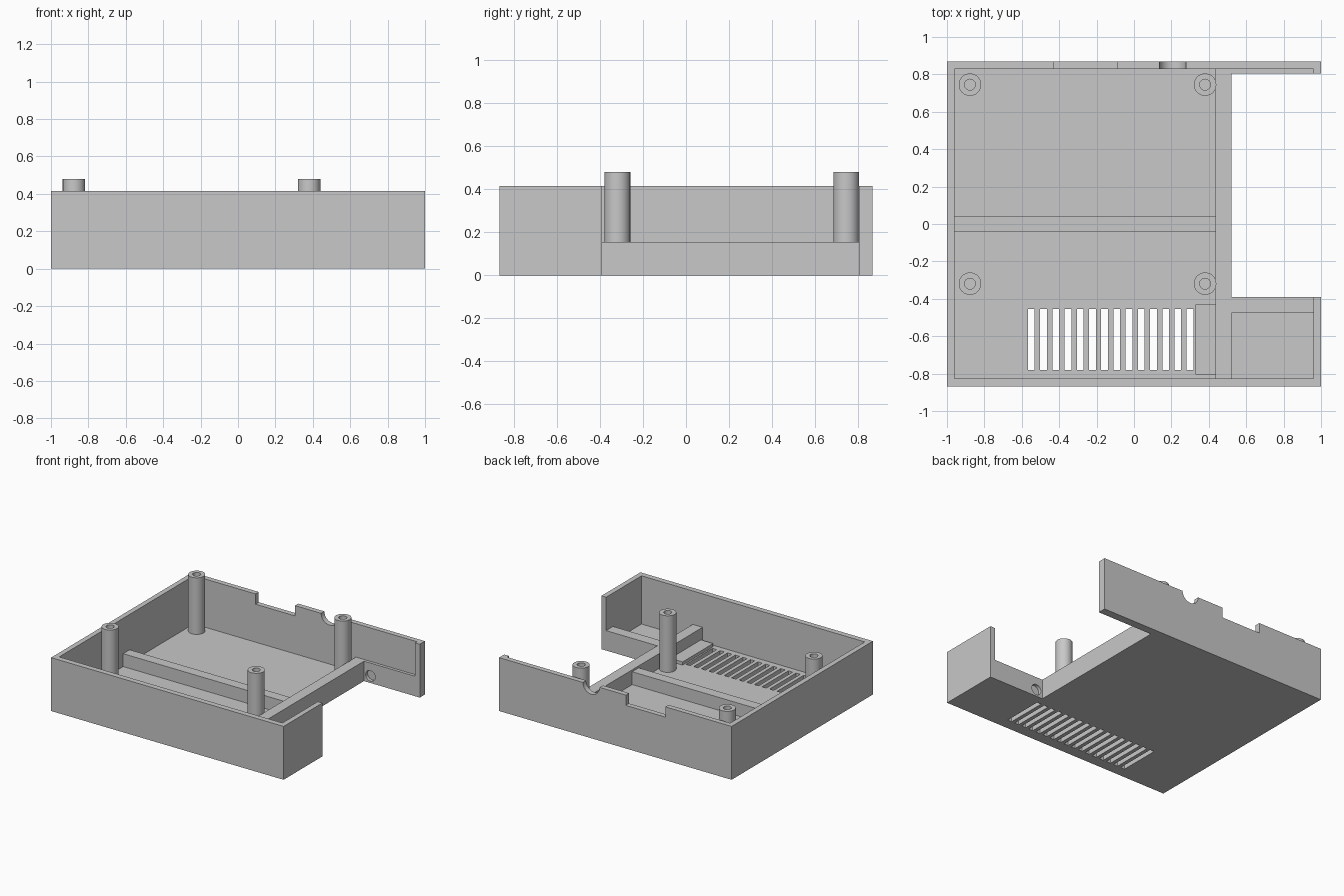
import bpy
import bmesh
from math import pi
from mathutils import Matrix, Vector

cube = bpy.data.objects.get("Cube")
if cube:
    bpy.data.objects.remove(cube, do_unlink=True)

grey = bpy.data.materials.new("light grey")
grey.use_nodes = True
grey.diffuse_color = (0.58, 0.58, 0.58, 1)
grey.node_tree.nodes["Principled BSDF"].inputs["Base Color"].default_value = (0.58, 0.58, 0.58, 1)


def make(name, bm):
    bmesh.ops.recalc_face_normals(bm, faces=bm.faces)
    mesh = bpy.data.meshes.new(name)
    bm.to_mesh(mesh)
    bm.free()
    mesh.materials.append(grey)
    obj = bpy.data.objects.new(name, mesh)
    bpy.context.collection.objects.link(obj)
    return obj


def box(name, x, y, z):
    """Box given as a (low, high) range on each axis."""
    bm = bmesh.new()
    centre = Vector([(a + b) / 2 for a, b in (x, y, z)])
    size = [b - a for a, b in (x, y, z)]
    bmesh.ops.create_cube(bm, size=1, matrix=Matrix.Translation(centre) @ Matrix.Diagonal(size + [1]))
    return make(name, bm)


def cylinder(name, centre, radius, length, along_y=False, sides=48):
    bm = bmesh.new()
    turn = Matrix.Rotation(pi / 2 if along_y else 0, 4, "X")
    bmesh.ops.create_cone(bm, cap_ends=True, segments=sides, radius1=radius, radius2=radius,
                          depth=length, matrix=Matrix.Translation(centre) @ turn)
    return make(name, bm)


def cut(target, cutter):
    """Subtract the cutter for good and delete it."""
    cutter.hide_render = True
    mod = target.modifiers.new("cut", "BOOLEAN")
    mod.operation = "DIFFERENCE"
    mod.solver = "EXACT"
    mod.object = cutter
    bpy.context.view_layer.objects.active = target
    bpy.ops.object.modifier_apply(modifier=mod.name)
    bpy.data.objects.remove(cutter, do_unlink=True)


def smooth(obj):
    bpy.ops.object.select_all(action="DESELECT")
    obj.select_set(True)
    bpy.context.view_layer.objects.active = obj
    bpy.ops.object.shade_smooth_by_angle(angle=pi / 6)


# Main dimensions
HALF_Y, WALL_TOP, FLOOR, LEDGE = 0.868, 0.415, 0.04, 0.155
FRONT, BACK = -0.825, 0.828       # inner faces of the walls
BAR_IN, BAR_OUT = 0.435, 0.52     # low divider beside the side opening
GAP_FRONT, GAP_BACK = -0.39, 0.805

# Tray body, hollowed above the ledges and then down to the floor
tray = box("tray", (-1, 1), (-HALF_Y, HALF_Y), (0, WALL_TOP))
cut(tray, box("upper_pocket", (-0.96, 0.96), (FRONT, BACK), (LEDGE, 1)))
cut(tray, box("main_pocket", (-0.96, BAR_IN), (FRONT, BACK), (FLOOR, 0.3)))
cut(tray, box("corner_pocket", (BAR_OUT, 0.96), (FRONT, -0.475), (FLOOR, 0.3)))
cut(tray, box("side_opening", (BAR_OUT, 1.2), (GAP_FRONT, GAP_BACK), (-0.2, 1)))

# Cable notches in the back wall
cut(tray, box("square_notch", (-0.43, -0.09), (0.7, 1), (0.335, 0.6)))
cut(tray, cylinder("round_notch", (0.207, HALF_Y, WALL_TOP), 0.072, 0.2, True))

# Shallow pin sockets facing each other across the side opening
for y in (GAP_FRONT, GAP_BACK):
    cut(tray, cylinder("pin_socket", (0.575, y, 0.055), 0.041, 0.05, True, 32))

# Floor vents; the last three end blind under the pad and the divider
for i in range(17):
    x = -0.549 + i * 0.0653
    cut(tray, box("vent", (x - 0.018, x + 0.018), (-0.78, -0.455), (-0.1, FLOOR + 0.001)))
smooth(tray)

# Floor rib and raised pad
box("floor_rib", (-0.96, BAR_IN), (-0.04, 0.04), (FLOOR, 0.14))
box("floor_pad", (0.33, BAR_IN), (-0.805, -0.43), (FLOOR, 0.065))

# Hollow screw posts
for side, x in (("right", -0.877), ("left", 0.38)):
    for end, y in (("front", -0.319), ("back", 0.745)):
        post = cylinder(f"{end}_{side}_post", (x, y, 0.26), 0.06, 0.44)
        cut(post, cylinder("screw_hole", (x, y, 0.46), 0.029, 0.6))
        smooth(post)
